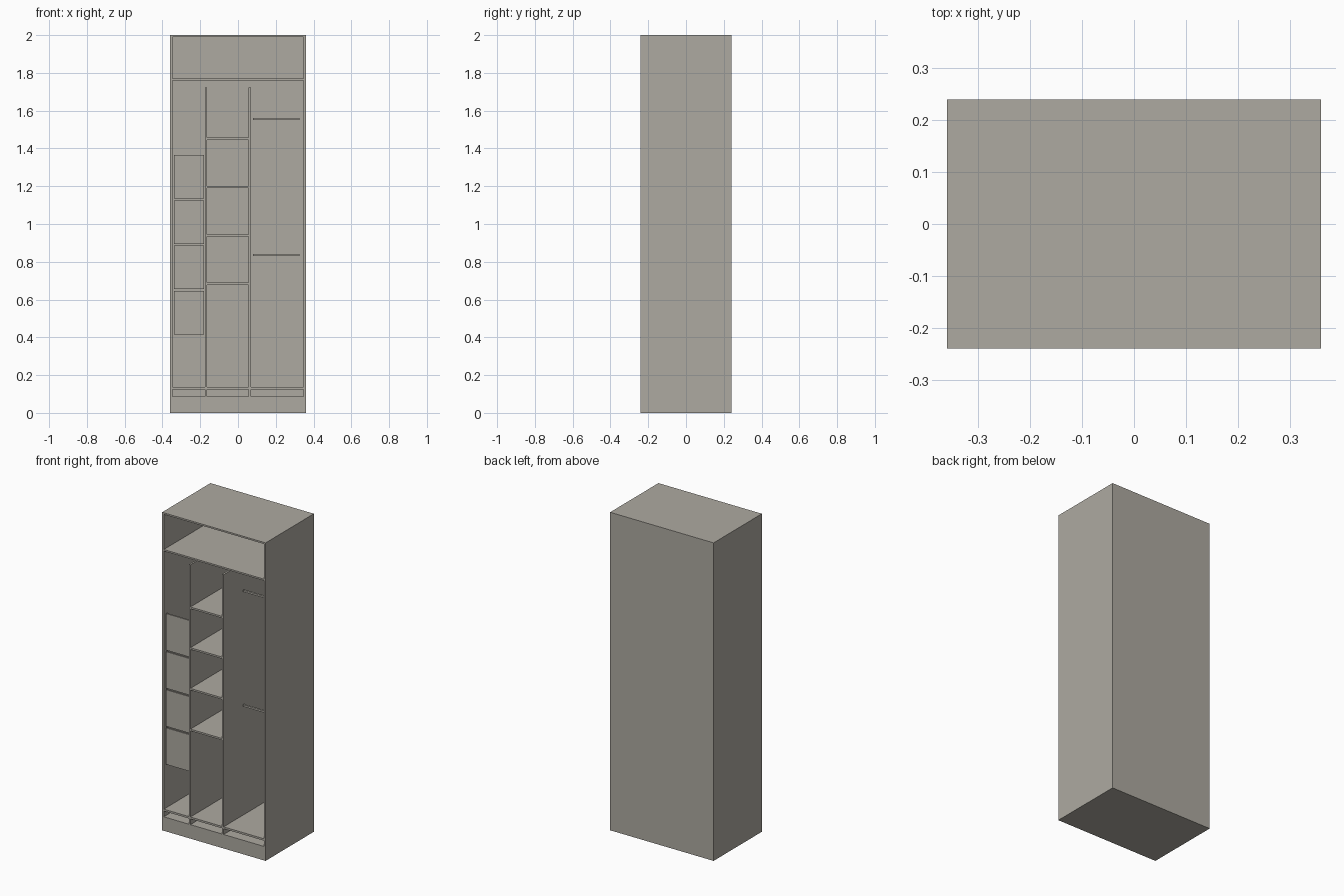
import bpy

if "Cube" in bpy.data.objects:
    bpy.data.objects.remove(bpy.data.objects["Cube"])

# single flat colour
mat = bpy.data.materials.new("warm_grey")
mat.diffuse_color = (0.42, 0.40, 0.355, 1)
mat.use_nodes = True
mat.node_tree.nodes["Principled BSDF"].inputs["Base Color"].default_value = mat.diffuse_color

FRONT, BACK = -0.24, 0.24
W, T = 0.36, 0.012          # half width, board thickness
INNER = W - T
DEEP = BACK - T             # front of the back panel


def board(name, x0, x1, z0, z1, y0=FRONT, y1=DEEP):
    """Axis-aligned board given by its extents."""
    bpy.ops.mesh.primitive_cube_add(size=1, location=((x0 + x1) / 2, (y0 + y1) / 2, (z0 + z1) / 2))
    ob = bpy.context.object
    ob.name = ob.data.name = name
    ob.scale = (x1 - x0, y1 - y0, z1 - z0)
    bpy.ops.object.transform_apply(location=False, rotation=False, scale=True)
    ob.data.materials.append(mat)
    return ob


# carcass
board("left_side", -W, -INNER, 0, 2, FRONT, BACK)
board("right_side", INNER, W, 0, 2, FRONT, BACK)
board("back_panel", -INNER, INNER, 0, 2, DEEP, BACK)
board("top_panel", -INNER, INNER, 1.99, 2)
board("upper_shelf", -INNER, INNER, 1.759, 1.769)
board("floor_shelf", -INNER, INNER, 0.124, 0.136)
board("plinth", -INNER, INNER, 0, 0.088)

# dividers stop short of the upper shelf and carry on below the floor
DIVIDERS = ((-0.174, -0.163), (0.056, 0.068))
for side, (x0, x1) in zip(("left", "right"), DIVIDERS):
    board(side + "_divider", x0, x1, 0.136, 1.722)
    board(side + "_foot_divider", x0, x1, 0.088, 0.124)

# middle column shelves
for i in range(4):
    z = 0.678 + i * 0.256
    board(f"middle_shelf_{i + 1}", -0.163, 0.056, z, z + 0.011)

# drawer fronts in the left column
for i in range(4):
    z = 0.416 + i * 0.2395
    board(f"drawer_front_{i + 1}", -0.34, -0.179, z, z + 0.23, -0.23, -0.22)

# hanging rails in the right column
for name, z in (("lower_rail", 0.83), ("upper_rail", 1.551)):
    board(name, 0.08, 0.325, z, z + 0.011, -0.066, -0.054)
